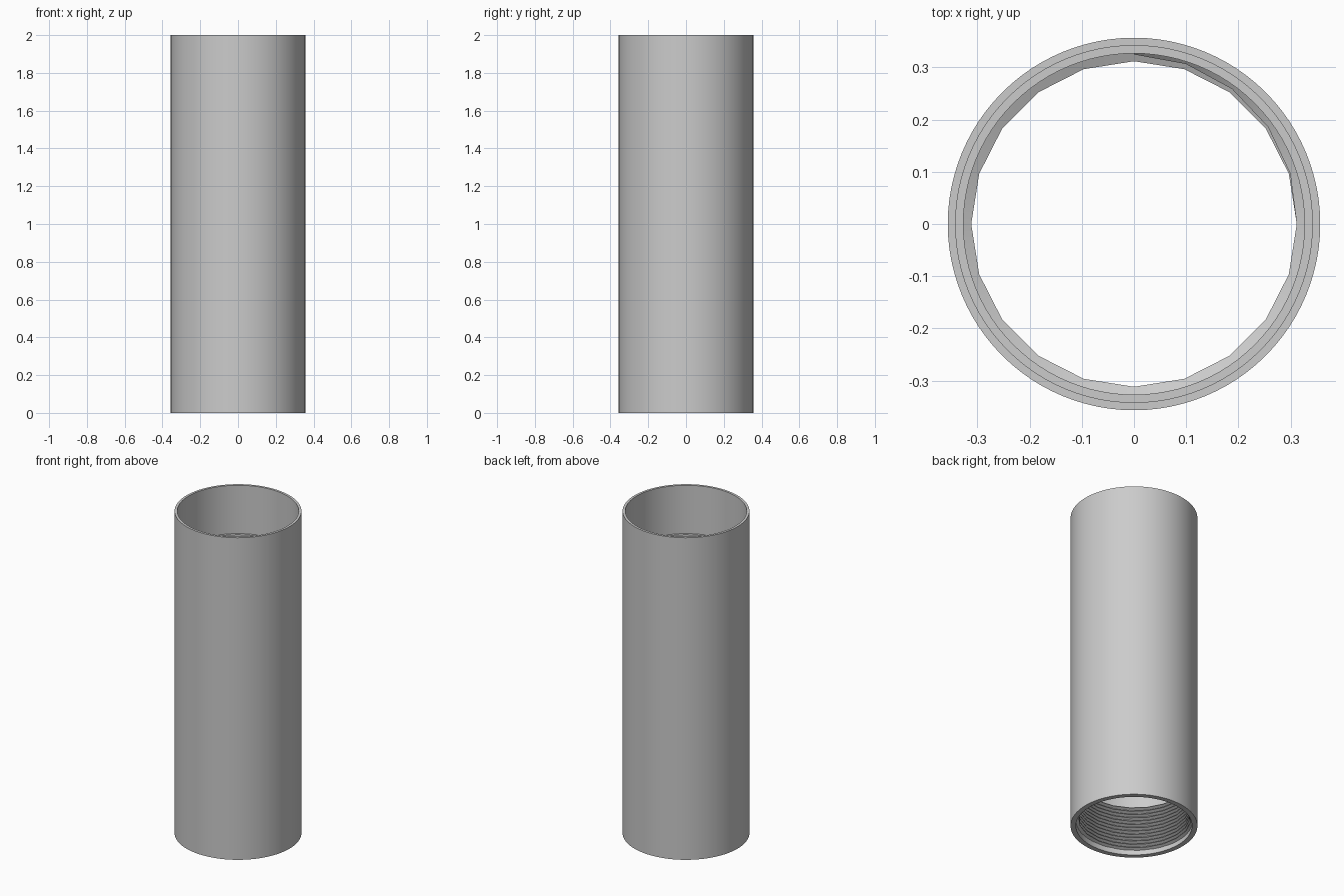
import bpy, bmesh
from math import sin, cos, tau, radians

cube = bpy.data.objects.get("Cube")
if cube:
    bpy.data.objects.remove(cube, do_unlink=True)

grey = bpy.data.materials.new("plain_grey")
grey.use_nodes = True
grey.diffuse_color = (0.6, 0.6, 0.6, 1)
grey.node_tree.nodes["Principled BSDF"].inputs["Base Color"].default_value = (0.6, 0.6, 0.6, 1)

OUTER, SOCKET, BORE, CREST = 0.357, 0.342, 0.327, 0.312
HEIGHT, LEDGE = 2.0, 1.70


def sweep(name, rings, closed):
    """Skin a row of equal closed cross-sections into one mesh object."""
    bm = bmesh.new()
    rows = [[bm.verts.new(p) for p in ring] for ring in rings]
    n = len(rows[0])
    pairs = list(zip(rows, rows[1:]))
    if closed:
        pairs.append((rows[-1], rows[0]))
    else:
        bm.faces.new(rows[0])
        bm.faces.new(rows[-1])
    for a, b in pairs:
        for i in range(n):
            j = (i + 1) % n
            bm.faces.new((a[i], a[j], b[j], b[i]))
    bmesh.ops.recalc_face_normals(bm, faces=bm.faces[:])
    mesh = bpy.data.meshes.new(name)
    bm.to_mesh(mesh)
    bm.free()
    mesh.materials.append(grey)
    obj = bpy.data.objects.new(name, mesh)
    bpy.context.collection.objects.link(obj)
    bpy.ops.object.select_all(action='DESELECT')
    obj.select_set(True)
    bpy.context.view_layer.objects.active = obj
    bpy.ops.object.shade_smooth_by_angle(angle=radians(30))
    return obj


def section(profile, angle):
    return [(r * cos(angle), r * sin(angle), z) for r, z in profile]


# Tube wall with a wider smooth socket in its top end
wall = [(OUTER, 0), (OUTER, HEIGHT), (SOCKET, HEIGHT),
        (SOCKET, LEDGE), (BORE, LEDGE), (BORE, 0)]
SIDES = 96
sweep("tube_wall", [section(wall, tau * i / SIDES) for i in range(SIDES)], True)

# Internal screw thread at the bottom end, fading out over a quarter turn
TURNS, STEPS, PITCH, START = 13, 20, 0.0215, 0.031
ROOT = BORE + 0.006
total = TURNS * STEPS
thread = []
for i in range(total + 1):
    fade = min(1, i / 5, (total - i) / 5)
    crest = BORE - 0.002 + (CREST - BORE + 0.002) * fade
    z = START + PITCH * i / STEPS
    ridge = [(ROOT, z - 0.0105), (crest, z - 0.001), (crest, z + 0.001), (ROOT, z + 0.0105)]
    thread.append(section(ridge, tau * (i / STEPS + 0.25)))
sweep("inner_thread", thread, False)
